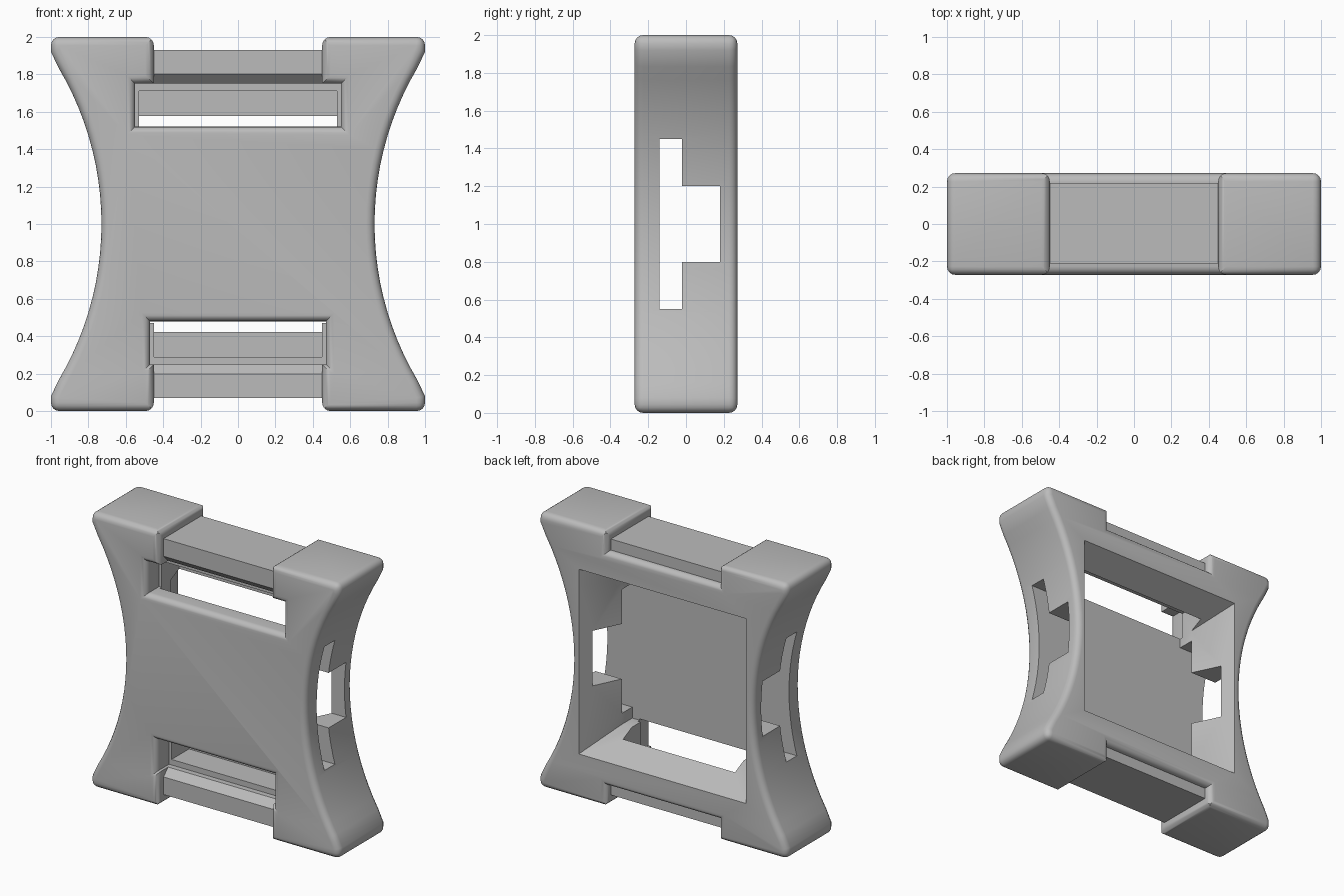
import bpy, bmesh, math

cube = bpy.data.objects.get("Cube")
if cube:
    bpy.data.objects.remove(cube, do_unlink=True)


def solid(loops):
    """Closed bmesh skinned through matching loops of points."""
    bm = bmesh.new()
    rows = [[bm.verts.new(p) for p in loop] for loop in loops]
    n = len(rows[0])
    for a, b in zip(rows, rows[1:]):
        for i in range(n):
            j = (i + 1) % n
            bm.faces.new((a[i], a[j], b[j], b[i]))
    bm.faces.new(list(reversed(rows[0])))
    bm.faces.new(rows[-1])
    bmesh.ops.recalc_face_normals(bm, faces=bm.faces[:])
    return bm


def add_object(name, bm):
    mesh = bpy.data.meshes.new(name)
    bm.to_mesh(mesh)
    bm.free()
    obj = bpy.data.objects.new(name, mesh)
    bpy.context.collection.objects.link(obj)
    return obj


def cut(obj, rings, axis='y'):
    """Remove a solid through rectangles (position on axis, half width, from, to)."""
    loops = []
    for pos, w, lo, hi in rings:
        corners = ((-w, lo), (w, lo), (w, hi), (-w, hi))
        loops.append([(x, pos, b) if axis == 'y' else (x, b, pos) for x, b in corners])
    cutter = add_object("cutter", solid(loops))
    cutter.hide_render = True
    mod = obj.modifiers.new("cut", 'BOOLEAN')
    mod.operation = 'DIFFERENCE'
    mod.solver = 'MANIFOLD'
    mod.object = cutter
    bpy.context.view_layer.objects.active = obj
    bpy.ops.object.modifier_apply(modifier=mod.name)
    bpy.data.objects.remove(cutter, do_unlink=True)


def cut_rounded(obj, start, end, w, za, zb, r=0.045, axis='y'):
    """Pocket from start to end whose rim is rolled over with radius r."""
    s = 1 if end > start else -1
    lo, hi = min(za, zb), max(za, zb)
    profile = [(-0.1, r)]
    for k in range(6):
        a = math.radians(18 * k)
        profile.append((r * (1 - math.cos(a)), r * (1 - math.sin(a))))
    profile.append((abs(end - start), 0))
    cut(obj, [(start + s * d, w + o, lo - o, hi + o) for d, o in profile], axis)


# Waisted outline, extruded through the depth, with rounded rims
HALF, WAIST, RISE, DEPTH = 1.0, 0.73, 0.9, 0.272
inset = HALF - WAIST
radius = (RISE ** 2 + inset ** 2) / (2 * inset)
sweep = math.asin(RISE / radius)
STEPS = 24
side = [(HALF, 0), (HALF, 0.08)]
for i in range(1, STEPS):
    a = sweep * (2 * i / STEPS - 1)
    side.append((WAIST + radius * (1 - math.cos(a)), 1 + radius * math.sin(a)))
side += [(HALF, 1.92), (HALF, 2)]
outline = side + [(-x, z) for x, z in reversed(side)]
bm = solid([[(x, y, z) for x, z in outline] for y in (-DEPTH, DEPTH)])
sharp = [e for e in bm.edges if e.calc_face_angle() > math.radians(40)]
bmesh.ops.bevel(bm, geom=sharp, offset=0.045, segments=4, profile=0.5,
                affect='EDGES', clamp_overlap=False)
body = add_object("buckle_body", bm)

# Notches and recesses that leave a slimmer bar at each end
for s in (1, -1):
    outer = 1 + s * 1.2
    cut_rounded(body, 1 + s, 1 + s * 0.93, 0.45, -0.5, 0.5, axis='z')
    cut_rounded(body, -DEPTH, -0.212, 0.45, 1 + s * 0.70, outer)
    cut_rounded(body, DEPTH, 0.22, 0.45, 1 + s * 0.85, outer)

# Tapered back opening and inner chamber
cut(body, [(-0.14, 0.53, 0.47, 1.53), (-0.02, 0.53, 0.47, 1.53),
           (0.30, 0.685, 0.315, 1.685)])

# Strap slots with rolled mouths, pockets behind them, softened bar edges
for s, w in ((1, 0.55), (-1, 0.47)):
    def z(h):
        return 1 + s * h
    cut_rounded(body, -DEPTH, -0.12, w, z(0.52), z(0.75))
    cut(body, [(-0.13, w - 0.02, z(0.50), z(0.71)), (0.08, w - 0.02, z(0.50), z(0.71))])
    cut(body, [(-0.22, 0.45, z(0.70), z(0.81)), (-0.16, 0.45, z(0.70), z(0.75))])

# Stepped window through both side walls
cut(body, [(-0.14, 1.2, 0.55, 1.45), (-0.02, 1.2, 0.55, 1.45)])
cut(body, [(-0.03, 1.2, 0.80, 1.20), (0.18, 1.2, 0.80, 1.20)])

# Colour and shading
grey = bpy.data.materials.new("plain grey")
grey.use_nodes = True
colour = (0.5, 0.5, 0.5, 1)
grey.diffuse_color = colour
grey.node_tree.nodes["Principled BSDF"].inputs["Base Color"].default_value = colour
body.data.materials.clear()
body.data.materials.append(grey)
for p in body.data.polygons:
    p.material_index = 0
bpy.ops.object.select_all(action='DESELECT')
body.select_set(True)
bpy.context.view_layer.objects.active = body
bpy.ops.object.shade_smooth_by_angle(angle=math.radians(30))
